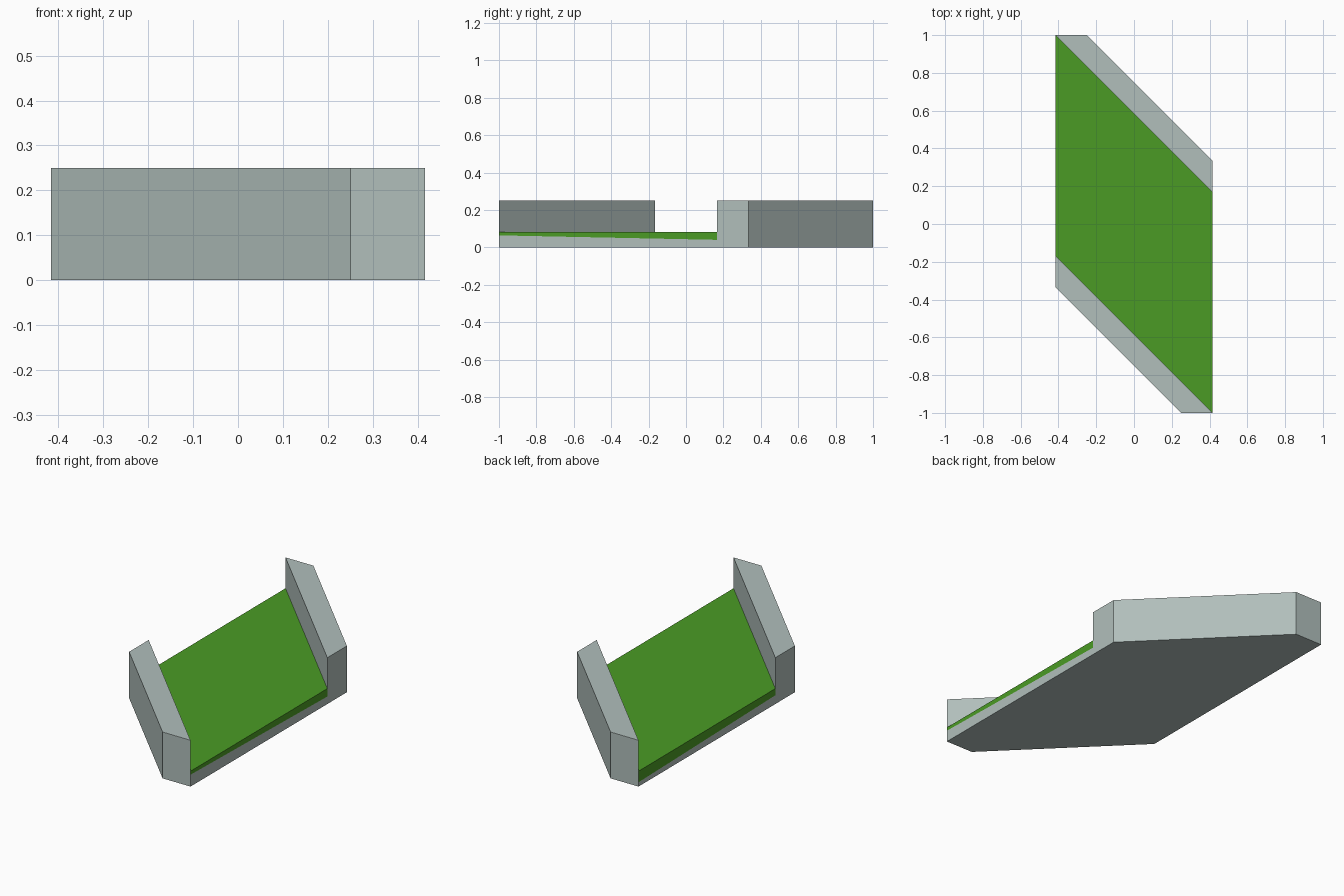
import bpy, bmesh
from mathutils import Vector

if "Cube" in bpy.data.objects:
    bpy.data.objects.remove(bpy.data.objects["Cube"])

X = 5 / 12        # half width of the piece
DECK_Z = 1 / 12   # deck surface height
WALL_Z = 0.25     # parapet height


def material(name, color):
    m = bpy.data.materials.new(name)
    m.diffuse_color = (*color, 1)
    m.use_nodes = True
    m.node_tree.nodes["Principled BSDF"].inputs["Base Color"].default_value = m.diffuse_color
    return m


stone = material("pale_stone", (0.44, 0.52, 0.50))
grass = material("grass_green", (0.07, 0.33, 0.018))


def prism(outline, height):
    """Extrude a counter-clockwise outline upwards from z = 0."""
    bm = bmesh.new()
    base = bm.faces.new([bm.verts.new((x, y, 0)) for x, y in outline])
    ext = bmesh.ops.extrude_face_region(bm, geom=[base], use_keep_orig=True)
    top = [v for v in ext["geom"] if isinstance(v, bmesh.types.BMVert)]
    bmesh.ops.translate(bm, verts=top, vec=(0, 0, height))
    bmesh.ops.recalc_face_normals(bm, faces=bm.faces)
    return bm


def finish(bm, name, mats):
    mesh = bpy.data.meshes.new(name)
    bm.to_mesh(mesh)
    bm.free()
    for m in mats:
        mesh.materials.append(m)
    ob = bpy.data.objects.new(name, mesh)
    bpy.context.collection.objects.link(ob)


# Deck: slanted slab, its sides cut along a gentle slope between stone and grass
bm = prism([(-X, 1), (-X, -1 / 6), (X, -1), (X, 1 / 6)], DECK_Z)
cut_point, cut_normal = Vector((0, 0, 0.0437)), Vector((0, 0.0205, 1))
bmesh.ops.bisect_plane(bm, geom=bm.verts[:] + bm.edges[:] + bm.faces[:],
                       plane_co=cut_point, plane_no=cut_normal)
for f in bm.faces:
    above = (f.calc_center_median() - cut_point).dot(cut_normal) > 0
    f.material_index = 1 if above else 0
# faces hidden behind the parapets are left out
bmesh.ops.delete(bm, geom=[f for f in bm.faces if abs(f.normal.y) > 0.1],
                 context='FACES_ONLY')
finish(bm, "deck", [stone, grass])

# Parapets: the same wall on both diagonal edges, turned half a circle
for name, s in (("back_parapet", 1), ("front_parapet", -1)):
    outline = [(-X, 1), (X, 1 / 6), (X, 1 / 3), (-0.25, 1)]
    finish(prism([(s * x, s * y) for x, y in outline], WALL_Z), name, [stone])
